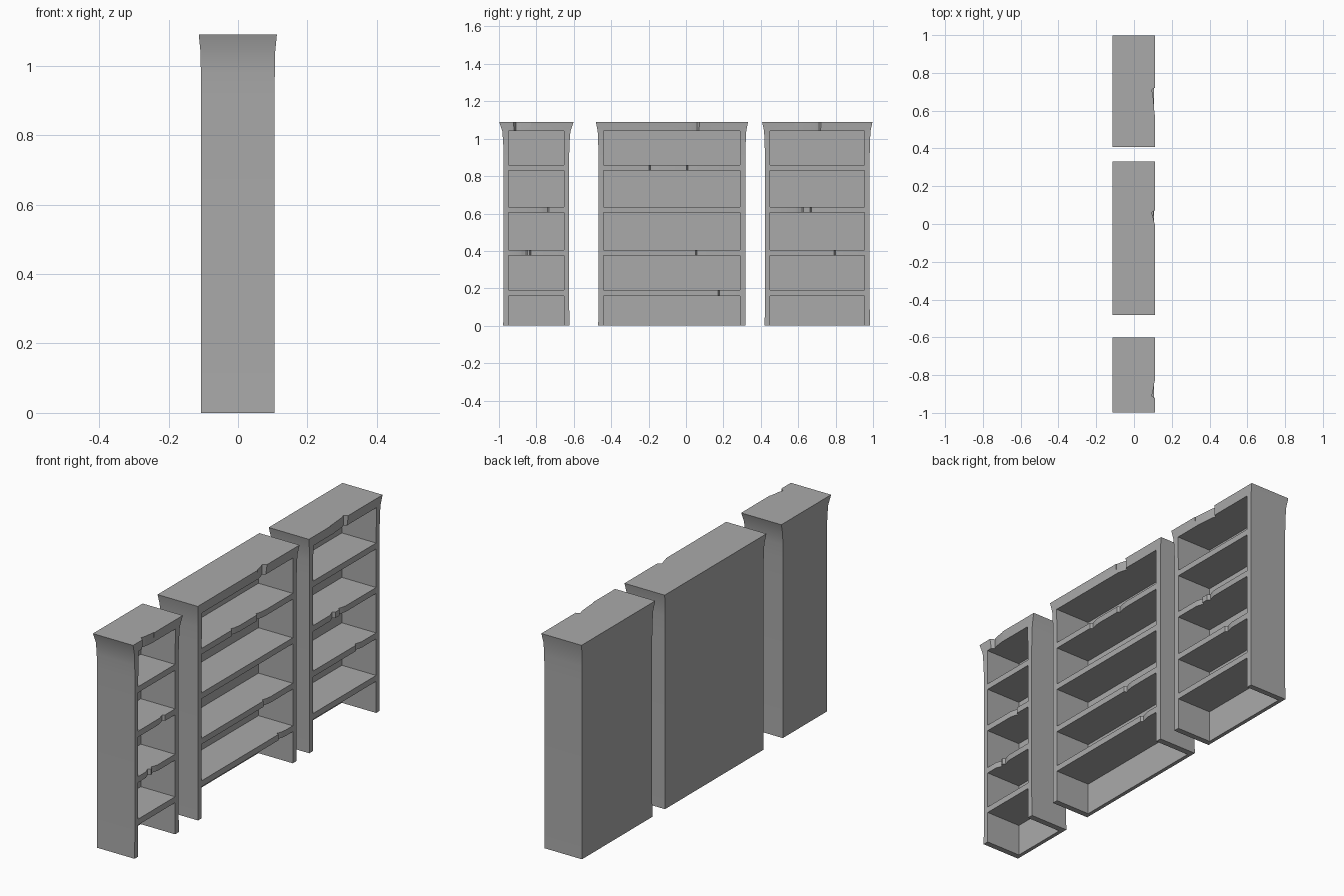
import bpy
import bmesh
import math

cube = bpy.data.objects.get("Cube")
if cube:
    bpy.data.objects.remove(cube, do_unlink=True)

grey = bpy.data.materials.new("stone_grey")
grey.use_nodes = True
COLOUR = (0.4, 0.4, 0.4, 1)
grey.diffuse_color = COLOUR
grey.node_tree.nodes["Principled BSDF"].inputs["Base Color"].default_value = COLOUR

FRONT, BACK, INNER_BACK = 0.105, -0.106, -0.087
TOP = 1.09
# Height, sideways flare (fraction) and depth flare of the body
PROFILE = [(0, 0.1, 0), (0.12, 0, 0), (0.9, 0, 0), (0.98, 0.1, 0.001),
           (1.04, 0.3, 0.002), (TOP, 1, 0.007)]
# Bottom and top of each compartment; the lowest is open to the ground
BAYS = [(-0.1, 0.16), (0.19, 0.375), (0.405, 0.605), (0.635, 0.83), (0.86, 1.04)]
# Height span of the top rail and the shelves that can be chipped
RAILS = {"low": (0.15, 0.2), "second": (0.365, 0.415), "third": (0.595, 0.645),
         "fourth": (0.82, 0.87), "top": (1.03, 1.12)}


def loft(name, rings):
    """Closed solid through a list of equal-length point rings."""
    bm = bmesh.new()
    loops = [[bm.verts.new(p) for p in ring] for ring in rings]
    n = len(loops[0])
    for a, b in zip(loops, loops[1:]):
        for i in range(n):
            j = (i + 1) % n
            bm.faces.new((a[i], a[j], b[j], b[i]))
    bm.faces.new(loops[0][::-1])
    bm.faces.new(loops[-1])
    bmesh.ops.recalc_face_normals(bm, faces=bm.faces)
    mesh = bpy.data.meshes.new(name)
    bm.to_mesh(mesh)
    bm.free()
    mesh.materials.append(grey)
    obj = bpy.data.objects.new(name, mesh)
    bpy.context.collection.objects.link(obj)
    return obj


def rectangle(x0, x1, y0, y1, z):
    return [(x0, y0, z), (x1, y0, z), (x1, y1, z), (x0, y1, z)]


def compartment(y0, y1, z0, z1):
    return loft("compartment_cutter",
                [rectangle(INNER_BACK, 0.2, y0, y1, z) for z in (z0, z1)])


def chip(rail, y, side, length):
    """Worn notch: steep on one side, tapering away on the other."""
    z0, z1 = RAILS[rail]
    outline = [(0.2, 0.02), (FRONT + 0.006, 0.012), (FRONT - 0.012, 0),
               (FRONT - 0.005, -0.02), (FRONT + 0.004, -length), (0.2, -length)]
    return loft("chip_cutter",
                [[(px, y + side * py, z) for px, py in outline] for z in (z0, z1)])


def bookcase(name, y0, y1, flare, opening, chips):
    body = loft(name, [rectangle(BACK - d, FRONT + d, y0 - flare * s, y1 + flare * s, z)
                       for z, s, d in PROFILE])
    cutters = [compartment(*opening, *bay) for bay in BAYS]
    cutters += [chip(*c) for c in chips]
    for cutter in cutters:
        cutter.hide_render = True
        mod = body.modifiers.new("cut", "BOOLEAN")
        mod.operation = "DIFFERENCE"
        mod.solver = "EXACT"
        mod.object = cutter
    # Bake the cuts into the body and drop the cutters
    graph = bpy.context.evaluated_depsgraph_get()
    mesh = bpy.data.meshes.new_from_object(body.evaluated_get(graph))
    body.modifiers.clear()
    body.data = mesh
    for cutter in cutters:
        bpy.data.objects.remove(cutter, do_unlink=True)
    bpy.ops.object.select_all(action="DESELECT")
    body.select_set(True)
    bpy.context.view_layer.objects.active = body
    bpy.ops.object.shade_smooth_by_angle(angle=math.radians(25))


# Narrow, wide and medium bookcases in a row
bookcase("narrow_bookcase", -0.975, -0.625, 0.024, (-0.948, -0.653),
         [("top", -0.91, -1, 0.08), ("third", -0.74, 1, 0.06),
          ("second", -0.855, 1, 0.04), ("second", -0.83, -1, 0.05)])
bookcase("wide_bookcase", -0.468, 0.318, 0.014, (-0.44, 0.288),
         [("top", 0.06, 1, 0.06), ("fourth", -0.19, -1, 0.08),
          ("fourth", 0.01, -1, 0.09), ("second", 0.06, -1, 0.08),
          ("low", 0.18, -1, 0.07)])
bookcase("medium_bookcase", 0.422, 0.982, 0.015, (0.45, 0.955),
         [("top", 0.71, 1, 0.13), ("third", 0.62, 1, 0.05),
          ("third", 0.67, -1, 0.06), ("second", 0.80, -1, 0.06)])
